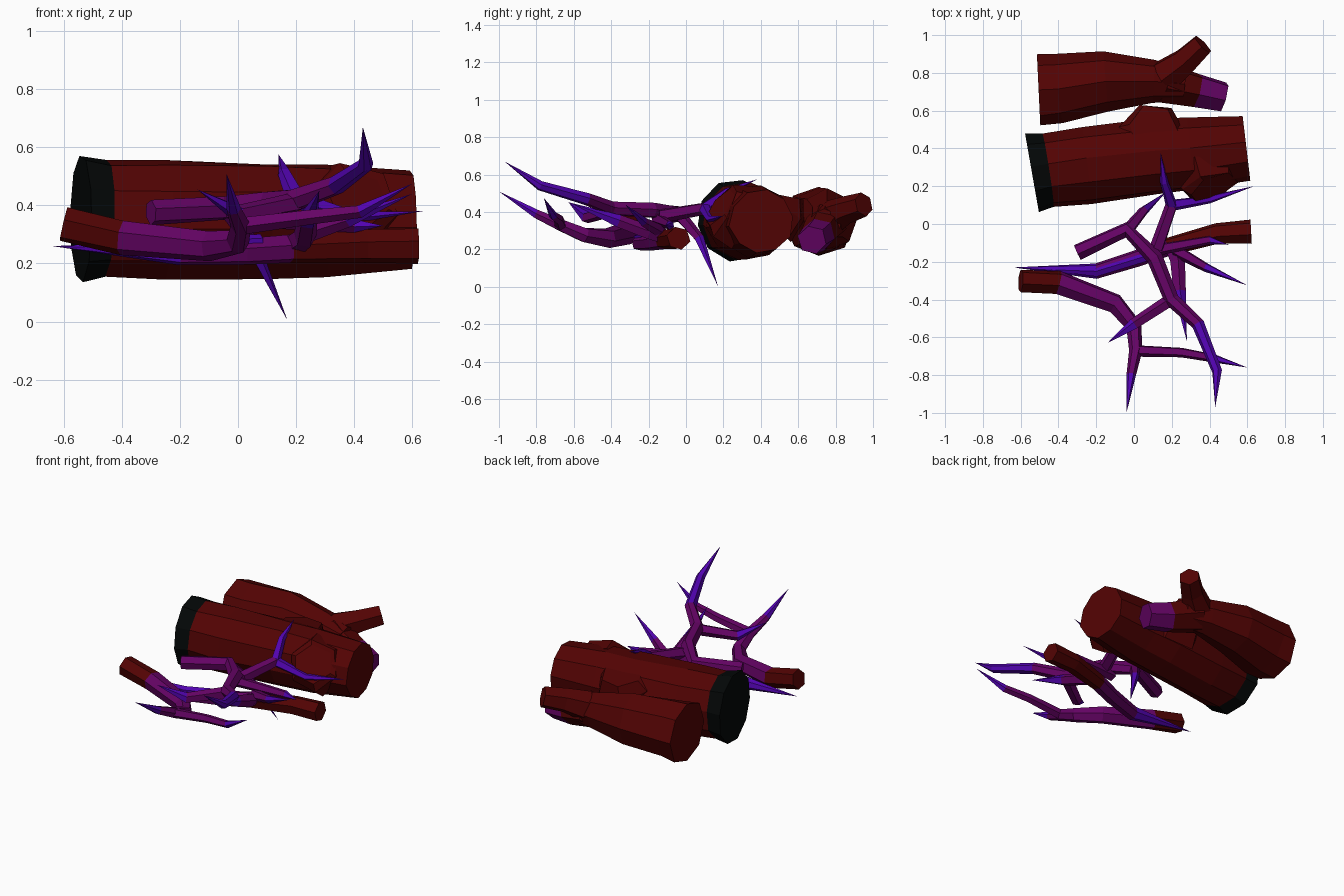
import bpy
import bmesh
import math
import random
from mathutils import Vector

random.seed(4)

default_cube = bpy.data.objects.get("Cube")
if default_cube:
    bpy.data.objects.remove(default_cube, do_unlink=True)


def make_material(name, color):
    material = bpy.data.materials.new(name)
    material.use_nodes = True
    material.diffuse_color = (*color, 1)
    shader = material.node_tree.nodes["Principled BSDF"]
    shader.inputs["Base Color"].default_value = (*color, 1)
    shader.inputs["Roughness"].default_value = 0.9
    return material


# Palette, addressed by one letter per limb segment
PALETTE = {
    "r": make_material("red bark", (0.085, 0.001, 0.001)),
    "p": make_material("purple bark", (0.13, 0.001, 0.13)),
    "v": make_material("violet thorn", (0.085, 0.001, 0.44)),
    "k": make_material("charred black", (0.001, 0.002, 0.002)),
}


def limb(name, segments, points, sides=6, rough=0.04):
    """Faceted limb through (x, y, z, radius) points; radius 0 makes a thorn tip."""
    bm = bmesh.new()
    letters = list(dict.fromkeys(segments))
    path = [Vector(p[:3]) for p in points]
    last = len(path) - 1
    rings = []
    side_axis = None
    for i, center in enumerate(path):
        tangent = (path[min(i + 1, last)] - path[max(i - 1, 0)]).normalized()
        if side_axis is None:
            side_axis = tangent.orthogonal()
        side_axis = (side_axis - tangent * side_axis.dot(tangent)).normalized()
        other_axis = tangent.cross(side_axis)
        radius = points[i][3]
        if radius == 0:
            rings.append([bm.verts.new(center)])
            continue
        ring = []
        for k in range(sides):
            angle = math.tau * k / sides
            reach = radius * (1 + random.uniform(-rough, rough))
            offset = side_axis * math.cos(angle) + other_axis * math.sin(angle)
            ring.append(bm.verts.new(center + offset * reach))
        rings.append(ring)
    # Skin between neighbouring rings
    for letter, low, high in zip(segments, rings, rings[1:]):
        for k in range(sides):
            n = (k + 1) % sides
            if len(high) == 1:
                corners = (low[k], low[n], high[0])
            else:
                corners = (low[k], low[n], high[n], high[k])
            bm.faces.new(corners).material_index = letters.index(letter)
    # End caps
    for ring, letter in ((rings[0], segments[0]), (rings[-1], segments[-1])):
        if len(ring) > 1:
            bm.faces.new(ring).material_index = letters.index(letter)
    bmesh.ops.recalc_face_normals(bm, faces=bm.faces)
    mesh = bpy.data.meshes.new(name)
    bm.to_mesh(mesh)
    bm.free()
    for letter in letters:
        mesh.materials.append(PALETTE[letter])
    obj = bpy.data.objects.new(name, mesh)
    bpy.context.scene.collection.objects.link(obj)
    return obj


# Large log with a charred end and two flat knots
limb("large_log", "krrrr", [
    (-.54, .27, .36, .22), (-.455, .285, .36, .203), (-.25, .315, .35, .207),
    (.1, .355, .35, .2), (.3, .37, .35, .195), (.595, .405, .35, .172)], sides=10)
limb("top_knot", "rr", [
    (.1, .43, .37, .2), (.1, .5, .44, .175), (.1, .51, .49, .13)])
limb("front_knot", "rr", [
    (.38, .3, .37, .18), (.4, .2, .41, .155), (.41, .18, .425, .12)])

# Forked log at the back
limb("forked_log", "rrrr", [
    (-.505, .71, .35, .19), (-.4, .715, .35, .187), (-.15, .755, .36, .16),
    (.1, .755, .35, .115), (.26, .74, .33, .09)], sides=8)
limb("fork_upper", "rr", [
    (.16, .78, .37, .095), (.27, .86, .41, .075), (.365, .95, .44, .064)])
limb("fork_stub", "rp", [
    (.15, .75, .34, .11), (.33, .71, .28, .092), (.475, .675, .25, .08)])

# Left stick, bark turning to purple, ending in thorns
limb("left_stick", "rppppv", [
    (-.6, -.3, .335, .062), (-.4, -.31, .29, .062), (-.1, -.42, .26, .053),
    (0, -.54, .275, .043), (.01, -.67, .33, .035),
    (-.015, -.8, .39, .026), (-.04, -1, .51, 0)])
limb("left_stick_thorn", "ppv", [
    (.01, -.67, .33, .032), (.25, -.68, .36, .027),
    (.42, -.71, .38, .023), (.6, -.76, .475, 0)], sides=5)

# Right stick, bark turning to purple, with a violet ridge along its top
limb("right_stick", "rrppv", [
    (.62, -.04, .26, .064), (.44, -.05, .26, .058), (.18, -.12, .25, .05),
    (.02, -.18, .24, .047), (-.2, -.25, .235, .042), (-.64, -.23, .26, 0)])
limb("right_stick_ridge", "vv", [
    (.08, -.17, .275, .026), (-.2, -.255, .26, .026), (-.5, -.24, .262, 0)], sides=5)
limb("right_stick_fork", "ppv", [
    (.2, -.12, .27, .042), (.23, -.2, .29, .04),
    (.24, -.36, .35, .036), (.28, -.62, .45, 0)], sides=5)
limb("right_stick_thorn", "pv", [
    (.22, -.14, .3, .036), (.38, -.23, .35, .025), (.6, -.325, .44, 0)], sides=5)

# Middle twig with its long spike and side thorns
limb("middle_twig", "ppppvv", [
    (-.3, -.15, .375, .044), (-.04, -.03, .39, .042), (.11, -.18, .41, .043),
    (.2, -.4, .42, .04), (.34, -.53, .47, .034),
    (.44, -.78, .54, .027), (.43, -.97, .67, 0)])
limb("middle_drop_thorn", "pv", [
    (-.04, -.04, .39, .035), (.05, .07, .26, .026), (.17, .17, .005, 0)], sides=5)
limb("middle_side_thorn", "pv", [
    (.2, -.4, .41, .037), (0, -.53, .37, .032), (-.14, -.63, .455, 0)], sides=5)
limb("middle_right_thorn", "pv", [
    (.05, -.15, .36, .036), (.4, -.085, .33, .024), (.5, -.11, .33, 0)], sides=5)

# Back twig reaching over and beside the large log
limb("back_twig", "pvv", [
    (.12, -.13, .38, .04), (.2, .1, .42, .034),
    (.16, .22, .51, .022), (.14, .38, .575, 0)], sides=5)
limb("back_twig_thorn", "vv", [
    (.2, .1, .42, .032), (.4, .13, .36, .022), (.635, .2, .38, 0)], sides=5)
